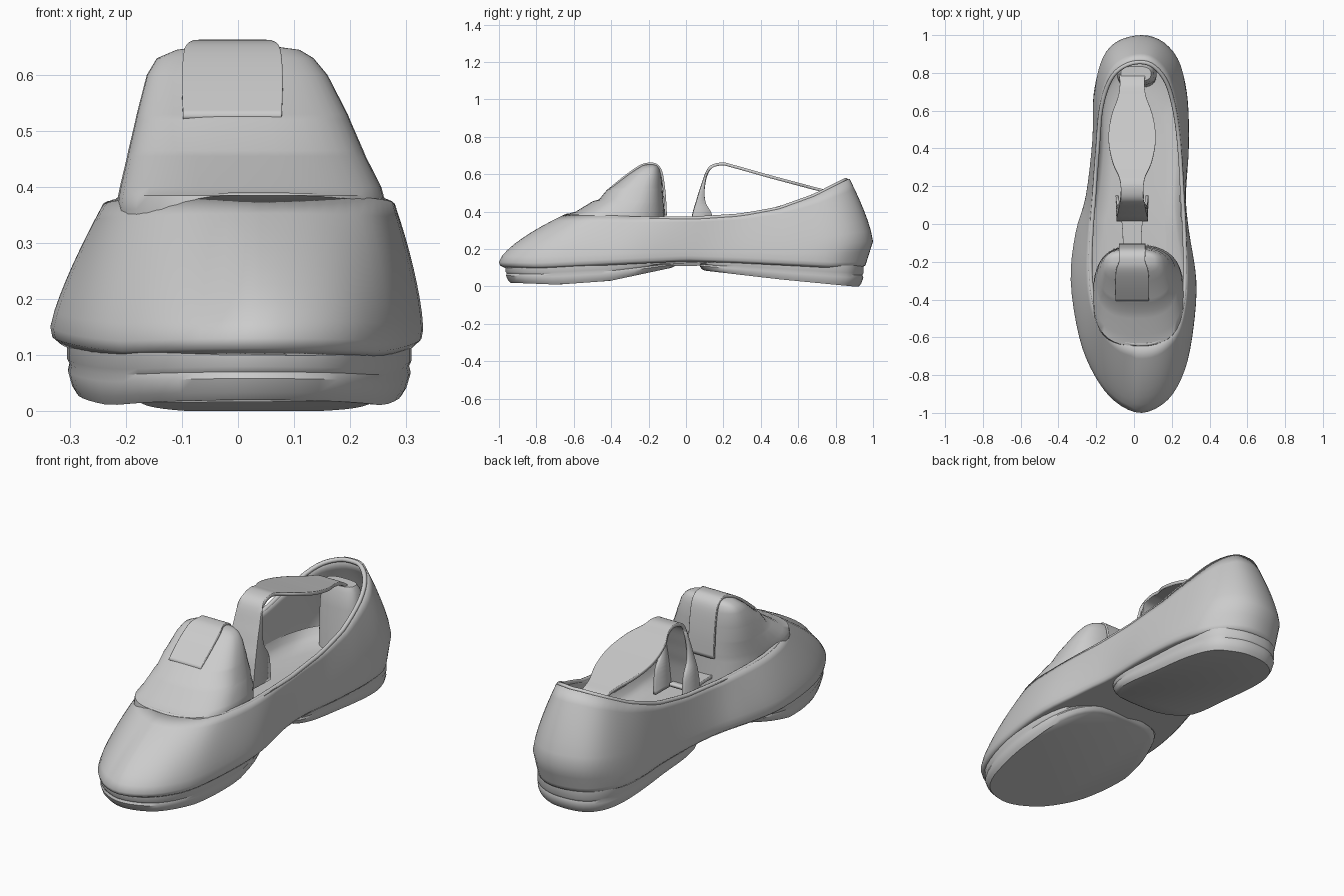
import bpy, math
from mathutils import Vector

if "Cube" in bpy.data.objects:
    bpy.data.objects.remove(bpy.data.objects["Cube"])

grey = bpy.data.materials.new("plain_grey")
grey.diffuse_color = (0.6, 0.6, 0.6, 1)
grey.use_nodes = True
grey.node_tree.nodes["Principled BSDF"].inputs["Base Color"].default_value = grey.diffuse_color


def spline(pts, closed=True, steps=4):
    """Smooth Catmull-Rom samples through control points."""
    n, out = len(pts), []
    P = [Vector(p) for p in pts]
    get = (lambda i: P[i % n]) if closed else (lambda i: P[max(0, min(n - 1, i))])
    for i in range(n if closed else n - 1):
        a, b, c, d = (get(i + k) for k in (-1, 0, 1, 2))
        for s in range(steps):
            t = s / steps
            out.append(0.5 * (2 * b + (c - a) * t + (2 * a - 5 * b + 4 * c - d) * t * t
                              + (3 * b - a - 3 * c + d) * t ** 3))
    return out if closed else out + [P[-1]]


def lerp_table(tab, y):
    if y <= tab[0][0]:
        return tab[0][1]
    for (a, u), (b, v) in zip(tab, tab[1:]):
        if y <= b:
            return u + (v - u) * (y - a) / (b - a)
    return tab[-1][1]


def finish(name, verts, faces, angle=40, thick=0, offset=-1):
    me = bpy.data.meshes.new(name)
    me.from_pydata([tuple(v) for v in verts], [], faces)
    me.update()
    ob = bpy.data.objects.new(name, me)
    bpy.context.collection.objects.link(ob)
    me.materials.append(grey)
    bpy.ops.object.select_all(action='DESELECT')
    ob.select_set(True)
    bpy.context.view_layer.objects.active = ob
    bpy.ops.object.shade_smooth_by_angle(angle=math.radians(angle))
    if thick:
        m = ob.modifiers.new("thickness", 'SOLIDIFY')
        m.thickness, m.offset = thick, offset
    return ob


def loft(name, rings, bottom=True, top=True, **kw):
    """Skin equal-length rings (counter-clockwise, going up)."""
    n = len(rings[0])
    verts = [v for r in rings for v in r]
    faces = [(j * n + i, j * n + (i + 1) % n, (j + 1) * n + (i + 1) % n, (j + 1) * n + i)
             for j in range(len(rings) - 1) for i in range(n)]
    if bottom:
        faces.append(tuple(reversed(range(n))))
    if top:
        faces.append(tuple(range((len(rings) - 1) * n, len(rings) * n)))
    return finish(name, verts, faces, **kw)


def oval(z, x0, x1, y0, y1, p=0.75, n=40):
    """Rounded-rectangle ring."""
    out = []
    for i in range(n):
        a = 2 * math.pi * i / n
        c, s = math.cos(a), math.sin(a)
        out.append(((x0 + x1) / 2 + (x1 - x0) / 2 * math.copysign(abs(c) ** p, c),
                    (y0 + y1) / 2 + (y1 - y0) / 2 * math.copysign(abs(s) ** p, s), z))
    return out


# Shoe outline seen from above: widest line and opening
BASE = [(.04, -1), (.18, -.93), (.27, -.77), (.315, -.55), (.33, -.3), (.29, -.03),
        (.275, .15), (.29, .4), (.285, .65), (.25, .84), (.16, .96), (.04, 1),
        (-.1, .96), (-.18, .85), (-.215, .68), (-.22, .45), (-.255, .15), (-.31, -.05),
        (-.335, -.3), (-.29, -.6), (-.21, -.8), (-.1, -.94)]
RIM = [(.04, -.65), (.14, -.63), (.23, -.55), (.27, -.42), (.28, -.25), (.275, -.03),
       (.265, .15), (.25, .4), (.225, .6), (.18, .76), (.11, .85), (.03, .875),
       (-.06, .85), (-.13, .78), (-.18, .63), (-.2, .42), (-.22, .15), (-.235, -.05),
       (-.24, -.25), (-.22, -.42), (-.16, -.55), (-.07, -.63)]
RIM_Z = [(-.65, .385), (-.3, .37), (.05, .37), (.3, .385), (.5, .42), (.7, .49), (.87, .575)]
BASE_Z = [(-1, .1), (-.8, .095), (-.3, .12), (0, .135), (.3, .125), (.8, .1), (1, .1)]

base = [Vector((p.x, p.y, lerp_table(BASE_Z, p.y) + .03)) for p in spline([(*p, 0) for p in BASE])]
rim = [Vector((p.x, p.y, lerp_table(RIM_Z, p.y))) for p in spline([(*p, 0) for p in RIM])]


def shrunk(pts, s, dz=0):
    return [Vector((.02 + (p.x - .02) * s, p.y * (1 - (1 - s) * .6), p.z + dz)) for p in pts]


def wall_ring(t):
    """Upper cross-section: t = 0 at the welt, 1 at the opening; the heel bulges."""
    ring = []
    for b, r in zip(base, rim):
        w = max(0, min(1, (b.y - .65) / .25))
        f = (1 - w) * t ** (1.25 if b.x < 0 else 1.5) + w * max(0, (t - .25) / .75) ** 1.35
        tuck = .035 * w * max(0, 1 - t / .25)
        ring.append(Vector((b.x + (r.x - b.x) * f, b.y + (r.y - b.y) * f - tuck,
                            b.z + (r.z - b.z) * t)))
    return ring


# Upper: leather wall from welt to opening
welt = wall_ring(0)
loft("upper", [shrunk(welt, .95, -.03), shrunk(welt, .99, -.018)]
     + [wall_ring(k / 8) for k in range(9)], bottom=False, top=False, angle=60, thick=.02)
loft("underside", [shrunk(welt, .95, -.03), shrunk(welt, .94, -.02)])
# Gently cupped insole, flat inside the toe
cup = []
for s, dz in ((.88, .09), (.83, .06), (.75, .04), (.55, .033)):
    ring = shrunk(welt, s, 0)
    for p in ring:
        w = max(0, min(1, (p.y + .6) / .4))
        p.z += .02 + (dz - .02) * w
        p.y = max(p.y, -.8)
    cup.append(ring)
loft("insole", cup, bottom=False)

# Rolled binding round the opening
cu = bpy.data.curves.new("binding", 'CURVE')
cu.dimensions = '3D'
cu.bevel_depth, cu.bevel_resolution = .011, 2
sp = cu.splines.new('POLY')
sp.points.add(len(rim) - 1)
for q, p in zip(sp.points, shrunk(rim, .965, -.006)):
    q.co = (*p, 1)
sp.use_cyclic_u = True
cu.materials.append(grey)
bpy.context.collection.objects.link(bpy.data.objects.new("binding", cu))

# Two layered sole pads with a gap at the arch
FRONT = [(.04, -.965), (.18, -.9), (.27, -.72), (.31, -.45), (.28, -.22), (.18, -.08), (0, -.05),
         (-.19, -.08), (-.28, -.22), (-.305, -.4), (-.27, -.62), (-.18, -.83), (-.08, -.93)]
HEEL = [(.05, .07), (.2, .09), (.26, .2), (.265, .45), (.26, .7), (.22, .86), (.13, .93),
        (.03, .95), (-.08, .93), (-.16, .85), (-.195, .7), (-.2, .45), (-.2, .2), (-.1, .09)]
for name, pts, low in (
        ("front_sole", FRONT, [(-.97, .02), (-.7, .01), (-.4, .03), (-.05, .1)]),
        ("heel_sole", HEEL, [(.07, .085), (.5, .038), (.92, 0)])):
    pts = spline([(*p, 0) for p in pts])
    mid = sum(pts, Vector()) / len(pts)
    rings = []
    for t, s in ((0, .94), (.15, .97), (.42, .995), (.55, .985), (.65, 1), (1, 1)):
        ring = []
        for p in pts:
            q = mid + (p - mid) * s
            z0, z1 = lerp_table(low, p.y), lerp_table(BASE_Z, p.y) + .012
            ring.append((q.x, q.y, z0 + (z1 - z0) * t))
        rings.append(ring)
    loft(name, rings)

# Forefoot block with stepped folds
loft("forefoot_block", [oval(*r) for r in (
    (.2, -.21, .25, -.64, -.11), (.36, -.217, .264, -.65, -.115), (.385, -.214, .26, -.645, -.115),
    (.4, -.211, .256, -.59, -.115),
    (.455, -.198, .228, -.5, -.12), (.465, -.196, .224, -.465, -.12),
    (.52, -.183, .2, -.42, -.125), (.53, -.181, .196, -.4, -.125),
    (.6, -.163, .16, -.31, -.132), (.63, -.145, .135, -.265, -.14),
    (.645, -.11, .11, -.24, -.15), (.652, -.06, .06, -.22, -.165))], angle=50)


def ribbon(name, stations, thick, cx=-.01):
    """Sweep a strip along (y, z, half width, edge curl towards +y) stations."""
    path = spline([Vector(s) for s in stations], closed=False, steps=5)
    verts, cols = [], (-1, -.97, -.7, 0, .7, .97, 1)
    for p in path:
        for c in cols:
            verts.append((cx + c * p[2], p[0] + (p[3] if abs(c) == 1 else 0), p[1]))
    m = len(cols)
    faces = [(i * m + j, i * m + j + 1, (i + 1) * m + j + 1, (i + 1) * m + j)
             for i in range(len(path) - 1) for j in range(m - 1)]
    return finish(name, verts, faces, thick=thick, offset=0)


# Shaper handle: low bar, flanged leg and wide oval grip running to the heel
ribbon("shaper_bar", [(-.16, .28, .05, 0), (-.06, .28, .05, 0), (.06, .28, .06, 0)], .016)
ribbon("shaper_handle", [(.02, .26, .08, .13), (.04, .38, .078, .1), (.06, .45, .073, .045),
                         (.085, .53, .068, .015), (.125, .63, .062, 0),
                         (.19, .655, .06, 0), (.25, .643, .07, 0), (.33, .621, .105, 0),
                         (.45, .587, .125, 0), (.57, .555, .11, 0), (.67, .528, .075, 0),
                         (.74, .508, .065, 0), (.79, .47, .07, 0)], .016)
# Flap lying over the top of the block
ribbon("tongue_flap", [(-.405, .523, .088, 0), (-.32, .592, .09, 0), (-.245, .643, .085, 0),
                       (-.2, .656, .07, 0), (-.16, .65, .07, 0), (-.132, .61, .07, 0),
                       (-.115, .5, .07, 0), (-.108, .38, .07, 0)], .012)

# Heel plug at the end of the handle
loft("heel_plug", [oval(*r) for r in (
    (.14, -.09, .12, .72, .87), (.38, -.09, .12, .735, .86),
    (.46, -.08, .105, .745, .85), (.485, -.07, .09, .755, .835))])
